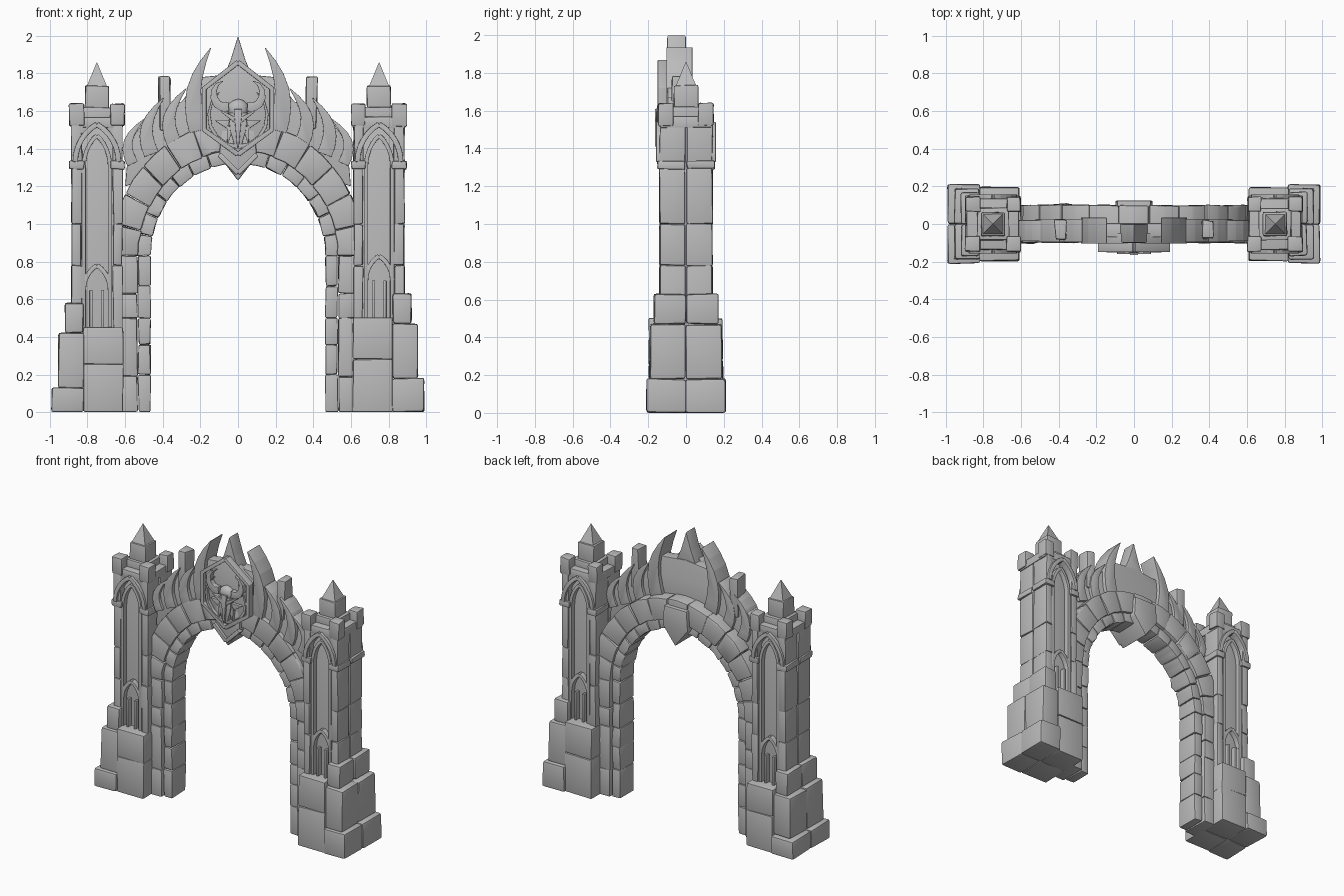
import bpy, bmesh, math, random
from mathutils import Vector, Matrix

random.seed(7)
cube = bpy.data.objects.get("Cube")
if cube:
    bpy.data.objects.remove(cube)

stone = bpy.data.materials.new("grey_stone")
stone.use_nodes = True
stone.diffuse_color = (0.5, 0.5, 0.5, 1)
stone.node_tree.nodes["Principled BSDF"].inputs["Base Color"].default_value = stone.diffuse_color


def prism(mesh, outline, back, front, bevel=0.006, jitter=0.0):
    """Extrude an (x, z) outline along y, soften its edges and merge it into mesh."""
    piece = bmesh.new()
    face = piece.faces.new([piece.verts.new((x, back, z)) for x, z in outline])
    extruded = bmesh.ops.extrude_face_region(piece, geom=[face])
    for item in extruded["geom"]:
        if isinstance(item, bmesh.types.BMVert):
            item.co.y = front
    for vert in piece.verts:
        vert.co += Vector([random.uniform(-jitter, jitter) for axis in "xyz"])
        vert.co.z = max(vert.co.z, 0)
    bmesh.ops.recalc_face_normals(piece, faces=piece.faces)
    bmesh.ops.bevel(piece, geom=list(piece.edges), offset=bevel, segments=2,
                    profile=0.6, affect='EDGES', clamp_overlap=True)
    data = bpy.data.meshes.new("piece")
    piece.to_mesh(data)
    piece.free()
    mesh.from_mesh(data)
    bpy.data.meshes.remove(data)


def block(mesh, xs, ys, bottom, top, bevel=0.01, jitter=0.004):
    (left, right), (back, front) = xs, ys
    outline = [(left, bottom), (right, bottom), (right, top), (left, top)]
    prism(mesh, outline, back, front, bevel, jitter)


def stack(mesh, xs, ys, levels):
    """Lay one stone between each pair of neighbouring levels."""
    for bottom, top in zip(levels, levels[1:]):
        block(mesh, xs, ys, bottom, top)


def strip(mesh, path, back, front, start, end=None):
    """Flat moulding along an (x, z) path, tapering from start width to end width."""
    end = start if end is None else end
    points = [Vector(p) for p in path]
    last = len(points) - 1
    left, right = [], []
    for i, point in enumerate(points):
        along = (points[min(i + 1, last)] - points[max(i - 1, 0)]).normalized()
        width = start + (end - start) * (i / last) ** 2
        side = Vector((-along.y, along.x)) * width / 2
        left.append(point + side)
        right.append(point - side)
    prism(mesh, left + right[::-1], back, front, bevel=0.004)


def arc(x, z, radius_x, radius_z, start, stop, steps=6):
    angles = [math.radians(start + (stop - start) * i / steps) for i in range(steps + 1)]
    return [(x + radius_x * math.cos(a), z + radius_z * math.sin(a)) for a in angles]


def pointed(x, side, half_width, spring, rise):
    """One side of a pointed arch, from its spring up to its apex."""
    height = rise / math.sin(math.radians(60))
    return arc(x - side * half_width, spring, 2 * side * half_width, height, 0, 60)


def mirrored(half):
    return half + [(-x, z) for x, z in reversed(half) if x]


def finish(name, mesh):
    data = bpy.data.meshes.new(name)
    mesh.to_mesh(data)
    mesh.free()
    data.materials.append(stone)
    part = bpy.data.objects.new(name, data)
    bpy.context.collection.objects.link(part)
    bpy.ops.object.select_all(action='DESELECT')
    part.select_set(True)
    bpy.context.view_layer.objects.active = part
    bpy.ops.object.shade_smooth_by_angle(angle=math.radians(38))


def build_tower(s, side, lift):
    middle = s * 0.75
    sill = 0.45 + lift
    band, crown = 1.3, 1.54
    outer_pier, inner_pier = (s * 0.83, s * 0.885), (s * 0.615, s * 0.665)

    # Stepped buttress and plinth stones, split front and back
    mesh = bmesh.new()
    for f in (-1, 1):
        bottom = 0
        for i, top in enumerate((0.13, 0.42, 0.58)):
            reach, depth = 0.99 - 0.035 * i, 0.21 - 0.02 * i
            block(mesh, (s * 0.82, s * reach), (0, f * depth), bottom, top + lift, bevel=0.015)
            bottom = top + lift
        stack(mesh, (s * 0.61, s * 0.82), (0, f * 0.195), (0, sill / 2 + 0.03, sill))
    finish(side + "_tower_base", mesh)

    # Recessed shaft with corner piers laid in courses
    mesh = bmesh.new()
    block(mesh, (s * 0.63, s * 0.87), (-0.1, 0.1), 0.1, crown, jitter=0)
    for f in (-1, 1):
        for pier in (outer_pier, inner_pier):
            stack(mesh, pier, (f * 0.003, f * 0.14), (sill - 0.03, 0.78, 1, band, crown))
    finish(side + "_tower_shaft", mesh)

    # Tall pointed window on both faces, with a hood above and a small gable inside
    mesh = bmesh.new()
    for f in (-1, 1):
        recess, face = f * 0.09, f * 0.135
        for k in (-1, 1):
            edge = middle + k * 0.07
            frame = [(edge, sill)] + pointed(middle, k, 0.07, band, 0.17)
            strip(mesh, frame, recess, face, 0.022)
            hood = pointed(middle, k, 0.115, band + 0.03, 0.2)
            strip(mesh, hood, recess, f * 0.158, 0.028)
            prism(mesh, hood + [(middle, crown), (hood[0][0], crown)], recess, face, 0.002)
            strip(mesh, pointed(middle, k, 0.07, sill + 0.2, 0.13), recess, face, 0.024)
            mullion = middle + k * 0.03
            strip(mesh, [(mullion, sill), (mullion, sill + 0.2)], recess, face, 0.016)
    finish(side + "_tower_windows", mesh)

    # Moulding band on the piers, crown floor and corner merlons
    mesh = bmesh.new()
    for f in (-1, 1):
        for a, b in (outer_pier, inner_pier):
            lip = 0.012 * s
            xs = (a - lip, b + lip)
            block(mesh, xs, (f * 0.004, f * 0.152), band - 0.01, band + 0.035)
            block(mesh, xs, (f * 0.065, f * 0.146), crown - 0.02, crown + 0.1)
    block(mesh, (s * 0.61, s * 0.89), (-0.138, 0.138), crown - 0.03, crown + 0.03)
    finish(side + "_tower_crown", mesh)

    # Pinnacle
    mesh = bmesh.new()
    for half, bottom, top in ((0.085, crown, 1.62), (0.063, 1.6, 1.735)):
        block(mesh, (middle - half, middle + half), (-half, half), bottom, top)
    place = Matrix.Translation((middle, 0, 1.793)) @ Matrix.Rotation(math.pi / 4, 4, 'Z')
    bmesh.ops.create_cone(mesh, cap_ends=True, segments=4, radius1=0.078, radius2=0.002,
                          depth=0.13, matrix=place)
    finish(side + "_tower_pinnacle", mesh)

    # Jamb stones beneath the arch
    mesh = bmesh.new()
    stack(mesh, (s * 0.465, s * 0.53), (-0.08, 0.08), (0, 0.2, 0.36, 0.5, 0.67, SPRING))
    stack(mesh, (s * 0.535, s * 0.625), (-0.1, 0.1), (0, 0.19, 0.5, 0.63, SPRING))
    finish(side + "_jamb", mesh)


SPRING = 0.83
build_tower(1, "left", lift=0.05)
build_tower(-1, "right", lift=0)


# Arch rings of wedge stones
def build_ring(name, inner, outer, depth, count):
    mesh = bmesh.new()
    step = 180 / count
    for i in range(count):
        span = (i * step + 0.15, (i + 1) * step - 0.15)
        low = arc(0, SPRING, inner, inner * 1.06, *span, steps=2)
        high = arc(0, SPRING, outer, outer * 1.06, *span, steps=2)
        prism(mesh, low + high[::-1], -depth, depth, bevel=0.01, jitter=0.004)
    finish(name, mesh)


build_ring("arch_inner_ring", inner=0.465, outer=0.535, depth=0.08, count=15)
build_ring("arch_outer_ring", inner=0.53, outer=0.675, depth=0.1, count=13)

# Parapet wall rising to the centre
mesh = bmesh.new()
slope = [(0, 1.4), (0.6, 1.2), (0.58, 1.43), (0.45, 1.62), (0.3, 1.65), (0.2, 1.78), (0, 1.8)]
prism(mesh, mirrored(slope), -0.07, 0.005)
finish("parapet_wall", mesh)

# Flame-like spikes and broken pillars along the parapet
mesh = bmesh.new()
for s in (-1, 1):
    for x, height, width in ((0.21, 0.44, 0.1), (0.34, 0.29, 0.08),
                             (0.46, 0.3, 0.08), (0.56, 0.24, 0.06)):
        path = []
        for i in range(7):
            u = i / 6
            bend = 0.04 * math.sin(math.pi * u) - 0.065 * u * u
            path.append((s * (x + bend), 1.6 - x / 2 + height * u))
        strip(mesh, path, -0.07 - width / 3, width / 3, width, end=0.004)
    block(mesh, (s * 0.36, s * 0.42), (-0.08, 0.02), 1.5, 1.78, jitter=0.008)
finish("parapet_spikes", mesh)

# Central spire and pendant keystone
mesh = bmesh.new()
prism(mesh, mirrored([(0.09, 1.75), (0.04, 1.87), (0, 2)]), -0.1, 0)
finish("central_spire", mesh)
mesh = bmesh.new()
prism(mesh, mirrored([(0, 1.23), (0.1, 1.36), (0.09, 1.5)]), -0.12, 0.125, bevel=0.012)
finish("keystone", mesh)

# Pointed shield with a raised rim, an inner hoop and a lower chevron
mesh = bmesh.new()
PLATE = -0.1
rim = [(0, 1.37), (0.18, 1.5), (0.18, 1.72), (0, 1.86)]
prism(mesh, mirrored(rim), -0.118, -0.05)
for s in (-1, 1):
    strip(mesh, [(s * x, z) for x, z in rim], PLATE, -0.15, 0.026)
    strip(mesh, arc(0, 1.575, s * 0.155, 0.165, -90, 50), PLATE, -0.142, 0.022, end=0.006)
    strip(mesh, [(s * 0.1, 1.37), (0, 1.27)], PLATE, -0.14, 0.026)
finish("shield", mesh)

# Horned beast mask on the shield
mesh = bmesh.new()
skull = Matrix.Translation((0, -0.12, 1.61)) @ Matrix.Diagonal((0.058, 0.036, 0.055, 1))
bmesh.ops.create_icosphere(mesh, subdivisions=2, radius=1, matrix=skull)
strip(mesh, [(0, 1.59), (0, 1.5), (0, 1.42)], PLATE, -0.15, 0.1, end=0.04)
strip(mesh, [(0, 1.61), (0, 1.41)], PLATE, -0.165, 0.045, end=0.01)
for s in (-1, 1):
    horn = arc(s * 0.07, 1.69, s * 0.06, 0.07, -110, 80)
    strip(mesh, horn, PLATE, -0.152, 0.05, end=0.004)
    brow = [(s * 0.01, 1.55), (s * 0.09, 1.6)]
    strip(mesh, brow, PLATE, -0.16, 0.03, end=0.008)
    ear = [(s * 0.05, 1.53), (s * 0.12, 1.55)]
    strip(mesh, ear, PLATE, -0.138, 0.05, end=0.004)
    tusk = [(s * 0.04, 1.52), (s * 0.055, 1.43)]
    strip(mesh, tusk, PLATE, -0.142, 0.04, end=0.004)
finish("beast_mask", mesh)
